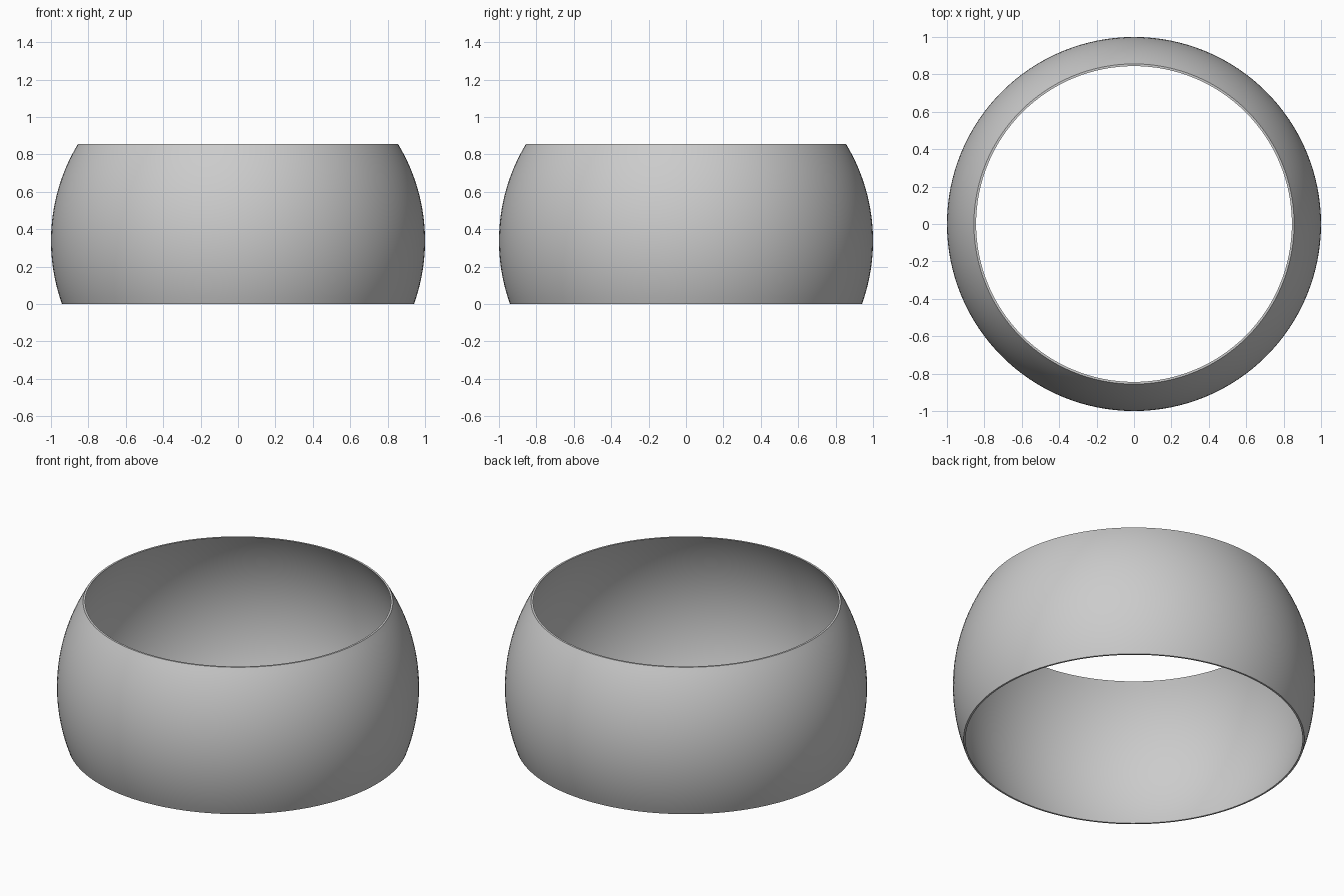
import bpy, bmesh
from math import sqrt, asin, cos, sin, pi

if "Cube" in bpy.data.objects:
    bpy.data.objects.remove(bpy.data.objects["Cube"])

HEIGHT = 0.855      # height of the band
CENTRE = 0.338      # height of the widest point
SEGMENTS = 128
RINGS = 24


def arc(radius):
    """Bottom-to-top profile of a sphere zone, cut flat at both ends."""
    a0, a1 = asin(-CENTRE / radius), asin((HEIGHT - CENTRE) / radius)
    angles = [a0 + (a1 - a0) * i / RINGS for i in range(RINGS + 1)]
    return [(radius * cos(a), CENTRE + radius * sin(a)) for a in angles]


# Closed wall profile: outer arc up, inner arc down
profile = arc(1.0) + arc(0.99)[::-1]

# Revolve the profile into a thin spherical band
bm = bmesh.new()
loops = [[bm.verts.new((r * cos(2 * pi * s / SEGMENTS), r * sin(2 * pi * s / SEGMENTS), z))
          for r, z in profile] for s in range(SEGMENTS)]
n = len(profile)
for s in range(SEGMENTS):
    a, b = loops[s], loops[(s + 1) % SEGMENTS]
    for i in range(n):
        j = (i + 1) % n
        bm.faces.new((a[i], b[i], b[j], a[j]))
bmesh.ops.recalc_face_normals(bm, faces=bm.faces[:])

mesh = bpy.data.meshes.new("round_band")
bm.to_mesh(mesh)
bm.free()
band = bpy.data.objects.new("round_band", mesh)
bpy.context.collection.objects.link(band)

# Smooth walls, crisp rims
bpy.context.view_layer.objects.active = band
band.select_set(True)
bpy.ops.object.shade_smooth_by_angle(angle=pi / 6)
